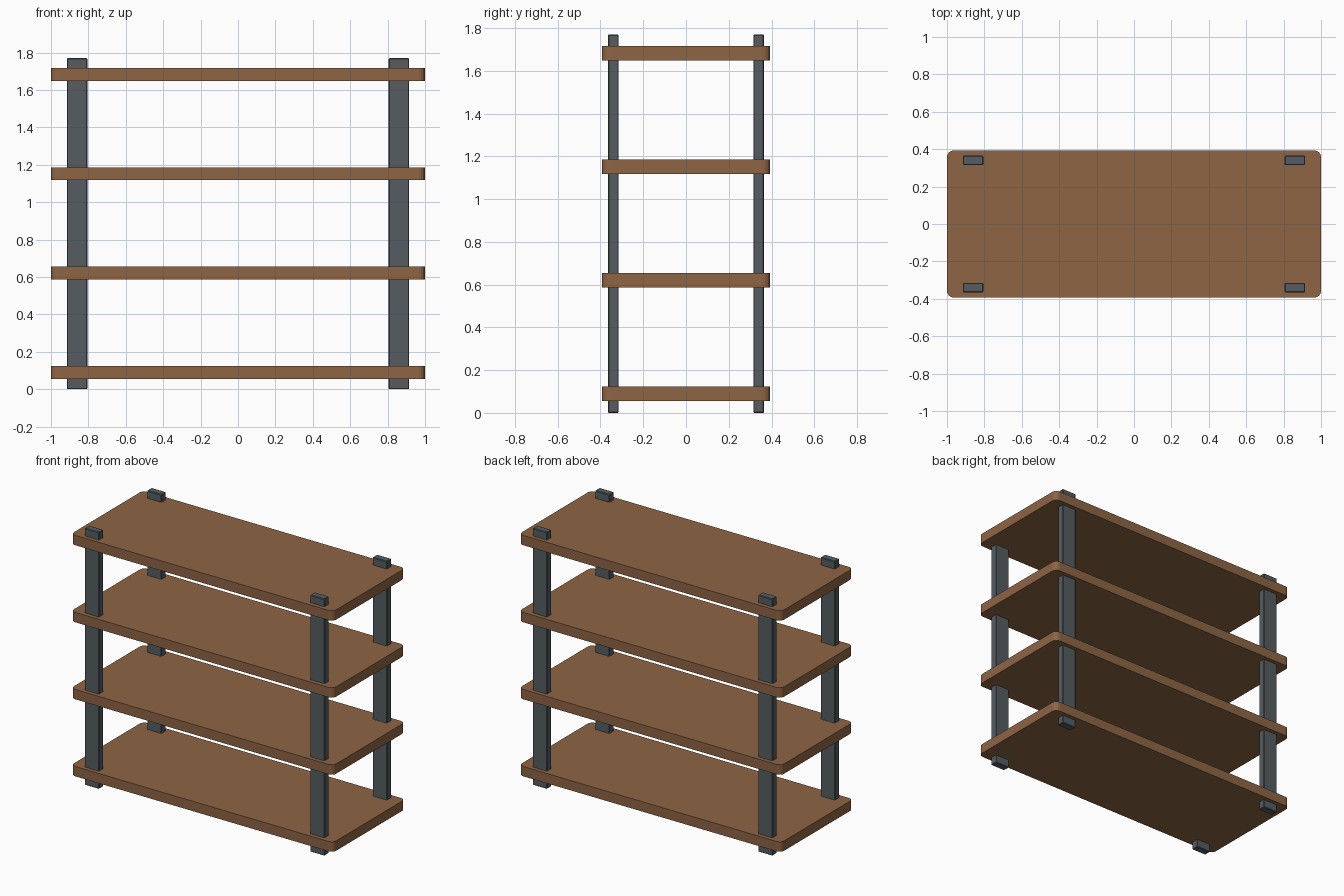
import bpy
import bmesh

cube = bpy.data.objects.get("Cube")
if cube:
    bpy.data.objects.remove(cube, do_unlink=True)


def make_material(name, rgb):
    mat = bpy.data.materials.new(name)
    mat.use_nodes = True
    color = (*rgb, 1.0)
    mat.diffuse_color = color
    mat.node_tree.nodes["Principled BSDF"].inputs["Base Color"].default_value = color
    return mat


def make_box(name, center, size, mat, radius, segments, upright_only):
    """Box with rounded upright corners, or with all edges softened."""
    bm = bmesh.new()
    bmesh.ops.create_cube(bm, size=1)
    bmesh.ops.scale(bm, vec=size, verts=bm.verts)
    edges = [e for e in bm.edges
             if not upright_only or abs(e.verts[0].co.z - e.verts[1].co.z) > size[2] / 2]
    bmesh.ops.bevel(bm, geom=edges, offset=radius, segments=segments,
                    profile=0.5, affect='EDGES')
    mesh = bpy.data.meshes.new(name)
    bm.to_mesh(mesh)
    bm.free()
    mesh.materials.append(mat)
    obj = bpy.data.objects.new(name, mesh)
    obj.location = center
    bpy.context.collection.objects.link(obj)
    return obj


wood = make_material("brown wood", (0.27, 0.13, 0.06))
metal = make_material("dark grey metal", (0.09, 0.107, 0.12))

# Four evenly spaced shelf boards
for i in range(4):
    make_box(f"shelf_{i + 1}", (0, 0, 0.09 + i * 0.531), (2, 0.786, 0.068),
             wood, 0.035, 4, True)

# Four flat posts running through the boards
post_height = 1.77
for side, x in (("left", 0.86), ("right", -0.86)):
    for end, y in (("front", -0.34), ("back", 0.34)):
        make_box(f"{end}_{side}_post", (x, y, post_height / 2),
                 (0.11, 0.05, post_height), metal, 0.004, 1, False)
